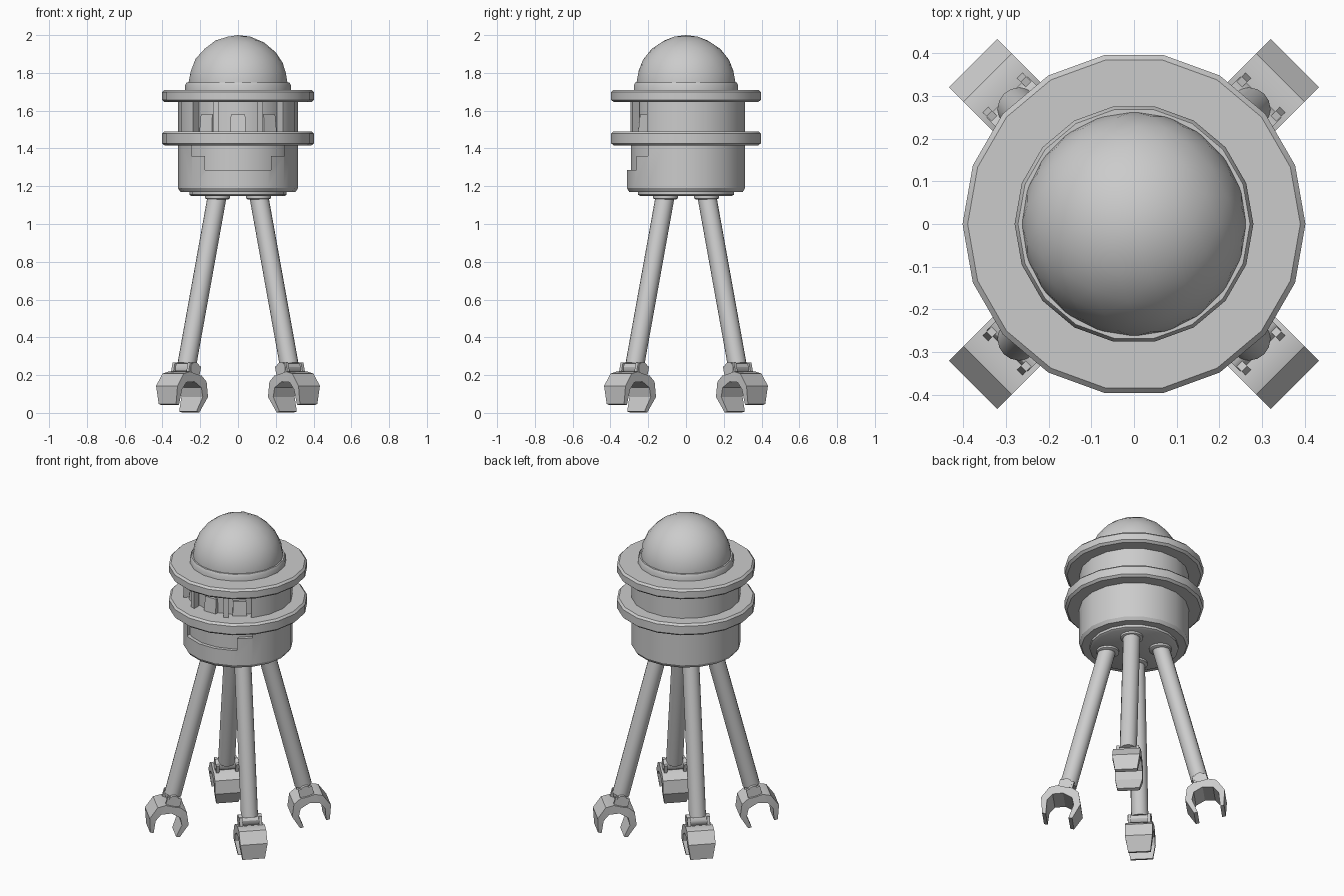
import bpy, bmesh, math
from mathutils import Matrix, Vector

if "Cube" in bpy.data.objects:
    bpy.data.objects.remove(bpy.data.objects["Cube"])

grey = bpy.data.materials.new("plain_grey")
grey.diffuse_color = (0.6, 0.6, 0.6, 1)
grey.use_nodes = True
grey.node_tree.nodes["Principled BSDF"].inputs["Base Color"].default_value = grey.diffuse_color
SIDES = 18


def make(name, bm, matrix=Matrix(), smooth=True):
    """Turn a bmesh into a finished object."""
    bmesh.ops.recalc_face_normals(bm, faces=bm.faces)
    me = bpy.data.meshes.new(name)
    bm.to_mesh(me)
    bm.free()
    me.transform(matrix)
    me.materials.append(grey)
    ob = bpy.data.objects.new(name, me)
    bpy.context.collection.objects.link(ob)
    if smooth:
        shade(ob)
    return ob


def shade(ob):
    bpy.ops.object.select_all(action='DESELECT')
    ob.select_set(True)
    bpy.context.view_layer.objects.active = ob
    bpy.ops.object.shade_smooth_by_angle(angle=math.radians(30))


def lathe(name, profile, sides=SIDES, matrix=Matrix()):
    """Capped solid of revolution from (radius, z) points."""
    bm = bmesh.new()
    rings = [[bm.verts.new((r * math.cos(2 * math.pi * i / sides),
                            r * math.sin(2 * math.pi * i / sides), z))
              for i in range(sides)] for r, z in profile]
    for a, b in zip(rings, rings[1:]):
        for i in range(sides):
            j = (i + 1) % sides
            bm.faces.new((a[i], a[j], b[j], b[i]))
    bm.faces.new(rings[0])
    bm.faces.new(rings[-1])
    return make(name, bm, matrix)


def box(name, lo, hi, matrix=Matrix()):
    bm = bmesh.new()
    bmesh.ops.create_cube(bm, size=1)
    lo, hi = Vector(lo), Vector(hi)
    for v in bm.verts:
        v.co = Vector([lo[k] + (v.co[k] + 0.5) * (hi[k] - lo[k]) for k in range(3)])
    return make(name, bm, matrix, smooth=False)


def cut(ob, cutter):
    """Subtract the cutter and remove it."""
    mod = ob.modifiers.new("cut", 'BOOLEAN')
    mod.object, mod.operation, mod.solver = cutter, 'DIFFERENCE', 'EXACT'
    bpy.context.view_layer.objects.active = ob
    bpy.ops.object.modifier_apply(modifier=mod.name)
    bpy.data.objects.remove(cutter)
    shade(ob)


# Dome
bm = bmesh.new()
bmesh.ops.create_icosphere(bm, subdivisions=3, radius=0.264)
bmesh.ops.bisect_plane(bm, geom=bm.verts[:] + bm.edges[:] + bm.faces[:],
                       plane_co=(0, 0, -0.03), plane_no=(0, 0, 1), clear_inner=True)
make("dome", bm, Matrix.Translation((0, 0, 1.736)))
lathe("dome_collar", [(0.28, 1.69), (0.28, 1.735), (0.272, 1.75), (0.24, 1.75)])

# Two wide flanges
for name, z0, z1 in (("upper_flange", 1.645, 1.71), ("lower_flange", 1.415, 1.49)):
    lathe(name, [(0.388, z0), (0.402, z0 + 0.012), (0.402, z1 - 0.012), (0.39, z1)])

# Upper drum with three window openings and a recessed core
upper = lathe("upper_drum", [(0.317, 1.45), (0.317, 1.68)])
lathe("window_core", [(0.264, 1.45), (0.264, 1.68)])
for angle, half in ((-37, 0.066), (0, 0.103), (37, 0.066)):
    turn = Matrix.Rotation(math.radians(angle), 4, 'Z')
    cut(upper, box("window_cutter", (-half, -0.5, 1.3), (half, -0.2, 1.8), turn))
    # Sloped console standing in each opening
    bm = bmesh.new()
    front = [bm.verts.new(p) for p in ((-0.042, -0.288, 1.46), (0.042, -0.288, 1.46),
                                       (0.038, -0.276, 1.58), (-0.038, -0.276, 1.58))]
    bm.faces.new(front)
    ext = bmesh.ops.extrude_face_region(bm, geom=bm.faces[:])
    for v in ext["geom"]:
        if isinstance(v, bmesh.types.BMVert):
            v.co.y = -0.23
    if not any(all(v in front for v in f.verts) for f in bm.faces):
        bm.faces.new(front)
    make("window_console", bm, turn, smooth=False)

# Lower drum with a stepped recess at the front
lower = lathe("lower_drum", [(0.25, 1.17), (0.305, 1.17), (0.318, 1.19), (0.318, 1.45)])
cut(lower, box("recess_cutter", (-0.245, -0.5, 1.36), (0.245, -0.1, 1.6)))
cut(lower, box("recess_cutter", (-0.175, -0.5, 1.285), (0.175, -0.1, 1.6)))
lathe("recess_core", [(0.296, 1.2), (0.296, 1.44)])
lathe("base_plate", [(0.245, 1.148), (0.258, 1.155), (0.258, 1.2)])

# Claw half profile: (outward, down the leg axis), and half width at each point
CLAW = [(0.0, 0.03, 0.08), (0.045, 0.028, 0.08), (0.088, 0.05, 0.08), (0.118, 0.125, 0.08),
        (0.09, 0.217, 0.065), (0.068, 0.217, 0.065), (0.08, 0.135, 0.08),
        (0.058, 0.09, 0.08), (0.0, 0.072, 0.08)]


def claw(matrix):
    """Two mirrored curved prongs joined at the top."""
    bm = bmesh.new()
    for side in (1, -1):
        a = [bm.verts.new((side * u, -w, -v)) for u, v, w in CLAW]
        b = [bm.verts.new((side * u, w, -v)) for u, v, w in CLAW]
        n = len(CLAW)
        # outer and inner surfaces; the centre seam stays open
        for i in range(n - 1):
            bm.faces.new((a[i], a[i + 1], b[i + 1], b[i]))
        # side walls as strips between outer and inner outline
        for s in (a, b):
            for i in range(4):
                bm.faces.new((s[i], s[i + 1], s[n - 2 - i], s[n - 1 - i])
                             if i < 3 else (s[3], s[4], s[5]))
    bmesh.ops.remove_doubles(bm, verts=bm.verts, dist=0.0001)
    make("foot_claw", bm, matrix)


# Four splayed legs: leg frame has x outward, z up along the leg
R_TOP, Z_TOP, R_LOW, Z_LOW = 0.153, 1.16, 0.388, 0.235
TILT = math.atan2(R_LOW - R_TOP, Z_TOP - Z_LOW)
LENGTH = math.hypot(R_LOW - R_TOP, Z_TOP - Z_LOW)
for k in range(4):
    turn = Matrix.Rotation(math.radians(45 + 90 * k), 4, 'Z')
    frame = (turn @ Matrix.Translation((R_LOW, 0, Z_LOW))
             @ Matrix.Rotation(-TILT, 4, 'Y'))
    lathe("leg_socket", [(0.055, 1.13), (0.066, 1.136), (0.066, 1.16)], 16,
          turn @ Matrix.Translation((R_TOP, 0, 0)))
    lathe("leg", [(0.05, 0.02), (0.05, LENGTH)], 16, frame)
    # Ankle pin across the leg, with a cheek plate on each side
    lathe("ankle_pin", [(0.034, -0.068), (0.034, 0.068)], 12,
          frame @ Matrix.Rotation(math.pi / 2, 4, 'X'))
    for s in (-1, 1):
        box("ankle_cheek", (-0.042, s * 0.057 - 0.009, -0.05),
            (0.042, s * 0.057 + 0.009, 0.022), frame)
    claw(frame)
